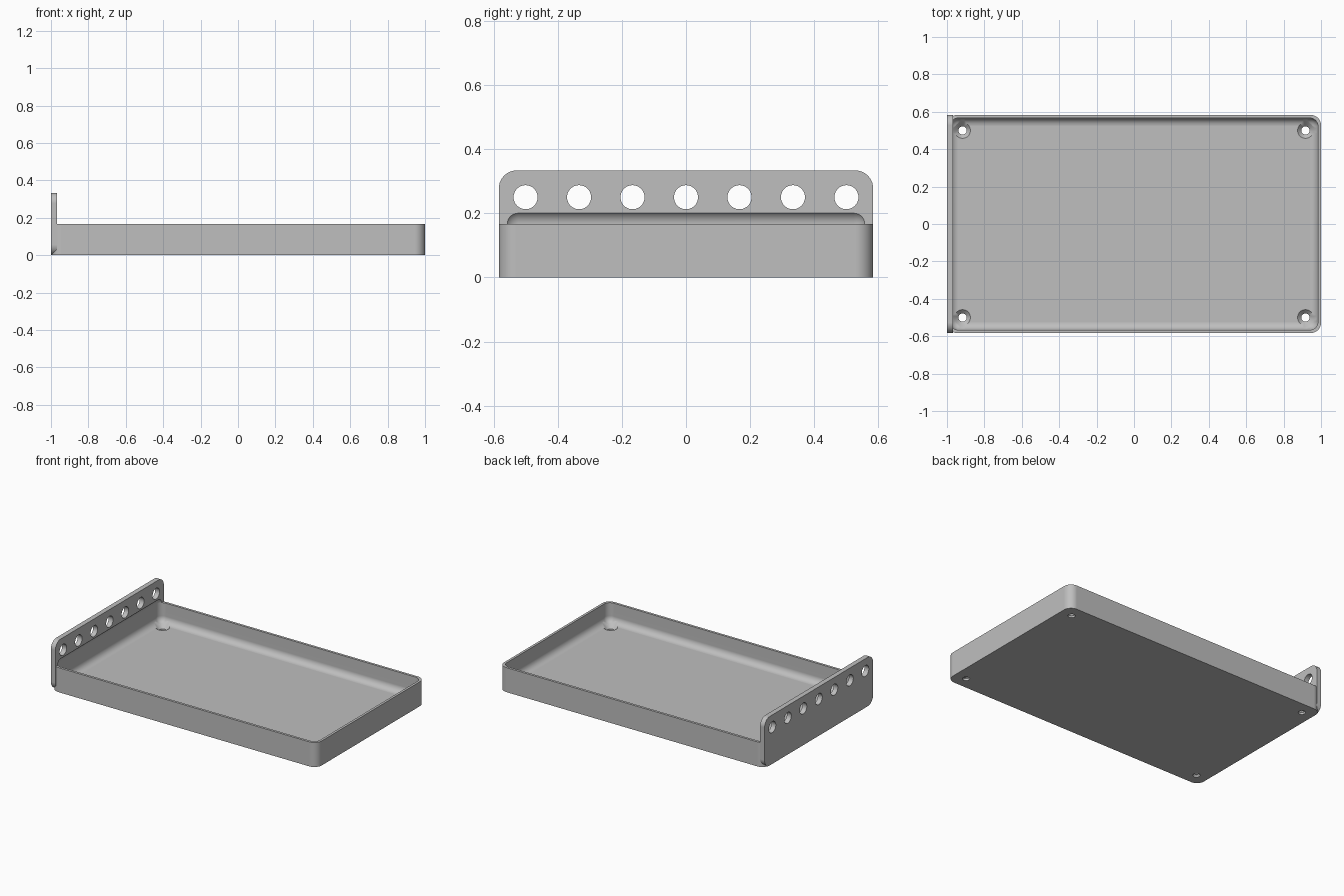
import bpy, bmesh, math
from mathutils import Matrix, Vector

if "Cube" in bpy.data.objects:
    bpy.data.objects.remove(bpy.data.objects["Cube"])

PITCH = 1 / 6          # spacing of the mounting grid
HALF_Y = 3.5 * PITCH   # half width of the tray
FLOOR = PITCH / 5
PLATE = PITCH / 5      # end plate thickness
WALL = PITCH / 10
CORNER = PITCH / 3

grey = bpy.data.materials.new("plain grey")
grey.use_nodes = True
grey.diffuse_color = (0.52, 0.52, 0.52, 1)
grey.node_tree.nodes["Principled BSDF"].inputs["Base Color"].default_value = grey.diffuse_color


def finish(name, bm):
    mesh = bpy.data.meshes.new(name)
    bm.to_mesh(mesh)
    bm.free()
    obj = bpy.data.objects.new(name, mesh)
    bpy.context.collection.objects.link(obj)
    mesh.materials.append(grey)
    return obj


def rounded_box(name, low, high, radius, axis=None):
    """Box with the edges along one axis rounded, or all edges if axis is None."""
    bm = bmesh.new()
    bmesh.ops.create_cube(bm, size=1)
    low, high = Vector(low), Vector(high)
    bmesh.ops.scale(bm, vec=high - low, verts=bm.verts)
    bmesh.ops.translate(bm, vec=(low + high) / 2, verts=bm.verts)
    edges = [e for e in bm.edges if axis is None
             or abs((e.verts[0].co - e.verts[1].co).normalized()[axis]) > 0.9]
    bmesh.ops.bevel(bm, geom=edges, offset=radius, segments=10, profile=0.5, affect='EDGES')
    return finish(name, bm)


def add_cone(bm, centre, r_low, r_high, depth, turn=Matrix()):
    bmesh.ops.create_cone(bm, cap_ends=True, segments=40, radius1=r_low, radius2=r_high,
                          depth=depth, matrix=Matrix.Translation(centre) @ turn)


def combine(obj, other, operation):
    """Boolean the other object into obj and discard it."""
    other.hide_render = True
    mod = obj.modifiers.new("combine", 'BOOLEAN')
    mod.operation, mod.object, mod.solver = operation, other, 'EXACT'
    bpy.context.view_layer.objects.active = obj
    bpy.ops.object.modifier_apply(modifier=mod.name)
    bpy.data.objects.remove(other)


# Tray block and upright end plate joined into one body
tray = rounded_box("tray", (-1, -HALF_Y, 0), (1, HALF_Y, PITCH), CORNER, axis=2)
end_plate = rounded_box("end_plate", (-1, -HALF_Y, 0), (-1 + PLATE, HALF_Y, 2 * PITCH), CORNER, axis=0)
combine(tray, end_plate, 'UNION')

# Filleted hollow, which also cuts a shallow recess into the plate
hollow = rounded_box("hollow_cutter", (-1 + WALL, -HALF_Y + WALL, FLOOR),
                     (1 - WALL, HALF_Y - WALL, 0.21), 0.044)
combine(tray, hollow, 'DIFFERENCE')

# Row of seven holes through the end plate
bm = bmesh.new()
for i in range(-3, 4):
    add_cone(bm, (-1, i * PITCH, 1.5 * PITCH), 0.0375, 0.0375, 0.2,
             Matrix.Rotation(math.pi / 2, 4, 'Y'))
combine(tray, finish("plate_hole_cutter", bm), 'DIFFERENCE')

# Countersunk screw holes in the floor corners
shaft, sink = bmesh.new(), bmesh.new()
for x in (-5.5 * PITCH, 5.5 * PITCH):
    for y in (-3 * PITCH, 3 * PITCH):
        add_cone(shaft, (x, y, 0), 0.022, 0.022, 0.2)
        add_cone(sink, (x, y, FLOOR), 0.022, 0.062, 0.04)
combine(tray, finish("screw_hole_cutter", shaft), 'DIFFERENCE')
combine(tray, finish("countersink_cutter", sink), 'DIFFERENCE')

# Smooth fillets with crisp edges and flat faces
bpy.ops.object.select_all(action='DESELECT')
tray.select_set(True)
bpy.context.view_layer.objects.active = tray
bpy.ops.object.shade_smooth_by_angle(angle=math.radians(30))
weighted = tray.modifiers.new("flat_faces", 'WEIGHTED_NORMAL')
weighted.keep_sharp = True
